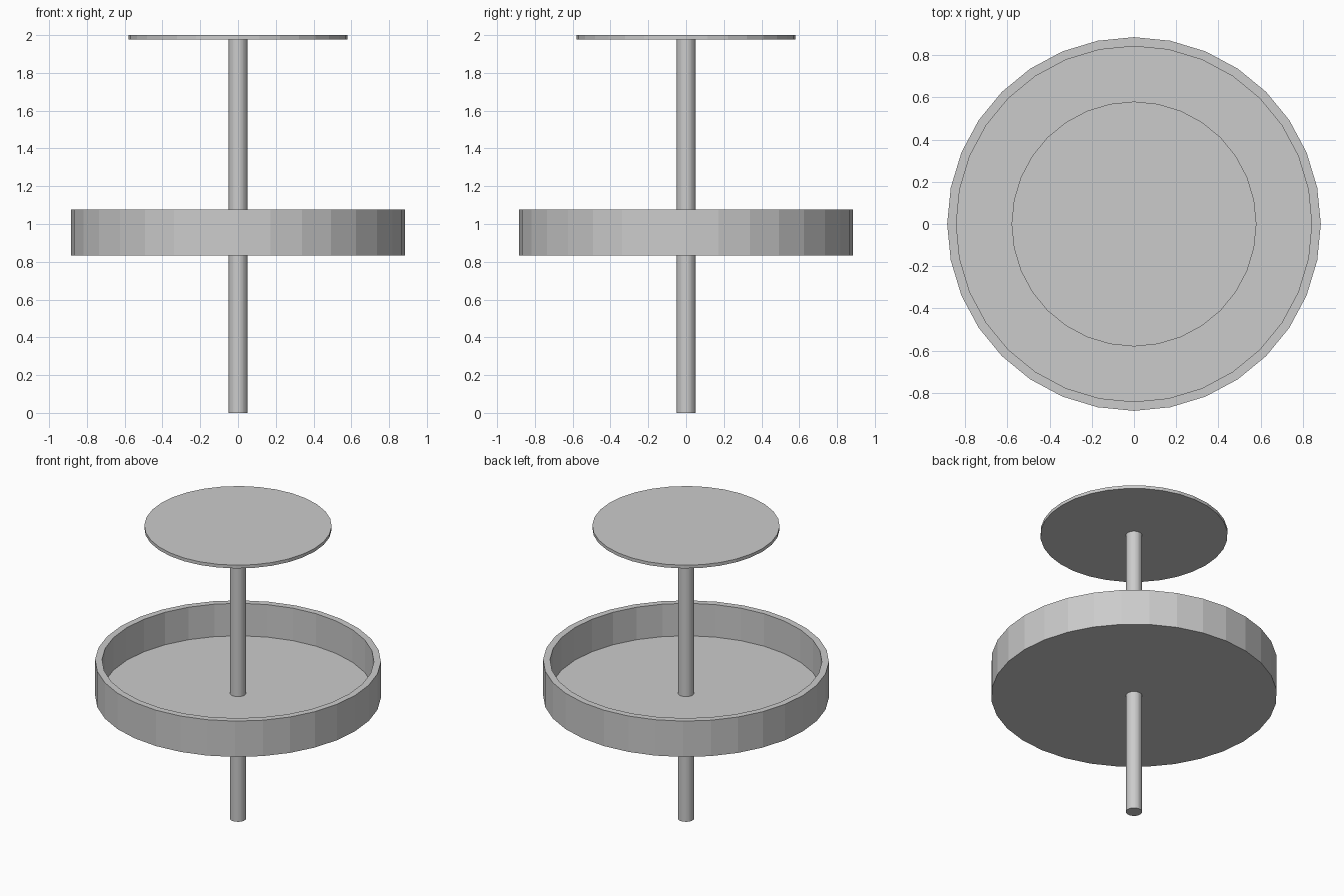
import bpy, bmesh, math

if "Cube" in bpy.data.objects:
    bpy.data.objects.remove(bpy.data.objects["Cube"])

SIDES = 32


def lathe(name, profile):
    """Revolve (radius, z) points about z; both ends are closed with flat caps."""
    bm = bmesh.new()
    rings = []
    for r, z in profile:
        rings.append([bm.verts.new((r * math.cos(2 * math.pi * i / SIDES),
                                    r * math.sin(2 * math.pi * i / SIDES), z))
                      for i in range(SIDES)])
    for a, b in zip(rings, rings[1:]):
        for i in range(SIDES):
            j = (i + 1) % SIDES
            bm.faces.new((a[i], a[j], b[j], b[i]))
    bm.faces.new(rings[0])
    bm.faces.new(rings[-1])
    bmesh.ops.recalc_face_normals(bm, faces=bm.faces)
    mesh = bpy.data.meshes.new(name)
    bm.to_mesh(mesh)
    bm.free()
    obj = bpy.data.objects.new(name, mesh)
    bpy.context.collection.objects.link(obj)
    return obj


# Central pole from the ground to the top plate
lathe("pole", [(0.05, 0.0), (0.05, 1.98)])

# Open round tray with a thin floor and raised rim
lathe("tray", [(0.885, 0.832), (0.885, 1.077), (0.842, 1.077), (0.842, 0.855)])

# Thin round top plate
lathe("top_plate", [(0.58, 1.978), (0.58, 2.0)])
